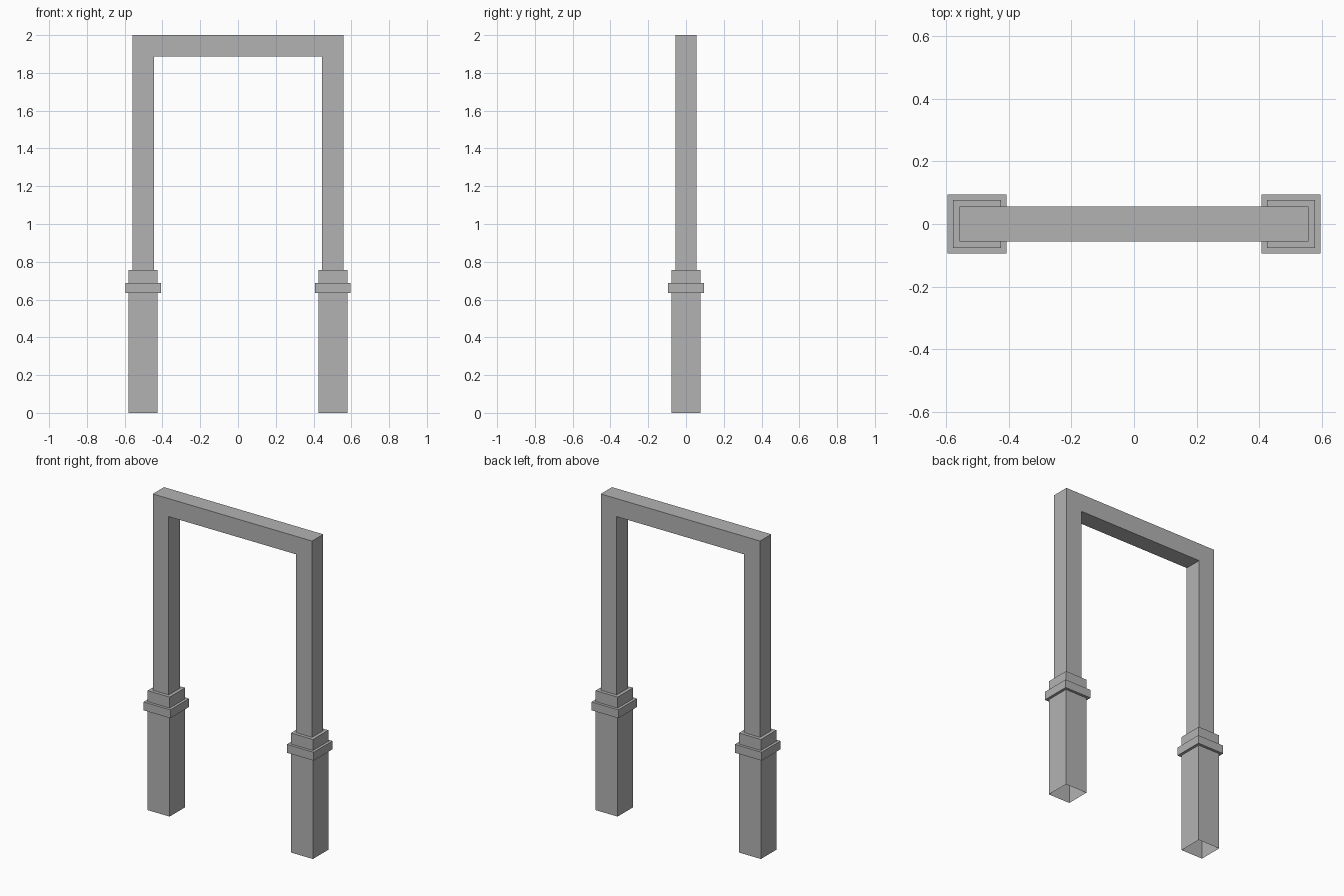
import bpy
import bmesh

cube = bpy.data.objects.get("Cube")
if cube:
    bpy.data.objects.remove(cube, do_unlink=True)

grey = bpy.data.materials.new("plain_grey")
grey.use_nodes = True
colour = (0.45, 0.45, 0.45, 1)
grey.diffuse_color = colour
grey.node_tree.nodes["Principled BSDF"].inputs["Base Color"].default_value = colour

LEG_X = 0.502      # distance of each leg from the middle
POST = 0.056       # half width of the upper frame
PEDESTAL = 0.077   # half width of the pedestal
COLLAR = 0.094     # half width of the collar
COLLAR_LOW, COLLAR_HIGH, NECK_TOP = 0.634, 0.687, 0.757
BEAM_LOW, TOP = 1.886, 2.0


def finish(name, bm):
    bmesh.ops.recalc_face_normals(bm, faces=bm.faces)
    mesh = bpy.data.meshes.new(name)
    bm.to_mesh(mesh)
    bm.free()
    mesh.materials.append(grey)
    obj = bpy.data.objects.new(name, mesh)
    bpy.context.collection.objects.link(obj)
    return obj


def pedestal(name, x):
    """Square stepped shell with an open underside and a closed top."""
    bm = bmesh.new()
    steps = [(PEDESTAL, 0), (PEDESTAL, COLLAR_LOW), (COLLAR, COLLAR_LOW),
             (COLLAR, COLLAR_HIGH), (PEDESTAL, COLLAR_HIGH), (PEDESTAL, NECK_TOP)]
    corners = [(-1, -1), (1, -1), (1, 1), (-1, 1)]
    rings = [[bm.verts.new((x + r * cx, r * cy, z)) for cx, cy in corners]
             for r, z in steps]
    for low, high in zip(rings, rings[1:]):
        for i in range(4):
            j = (i + 1) % 4
            bm.faces.new((low[i], low[j], high[j], high[i]))
    bm.faces.new(rings[-1])
    return finish(name, bm)


def arch_frame():
    """Two posts and a top beam as one extruded outline."""
    bm = bmesh.new()
    outer, inner = LEG_X + POST, LEG_X - POST
    half = [(outer, TOP), (outer, NECK_TOP), (inner, NECK_TOP), (inner, BEAM_LOW)]
    outline = half + [(-x, z) for x, z in reversed(half)]
    face = bm.faces.new([bm.verts.new((x, -POST, z)) for x, z in outline])
    extruded = bmesh.ops.extrude_face_region(bm, geom=[face], use_keep_orig=True)
    moved = [v for v in extruded["geom"] if isinstance(v, bmesh.types.BMVert)]
    bmesh.ops.translate(bm, verts=moved, vec=(0, 2 * POST, 0))
    return finish("arch_frame", bm)


# Stepped pedestals
pedestal("left_pedestal", LEG_X)
pedestal("right_pedestal", -LEG_X)

# Posts and beam
arch_frame()
